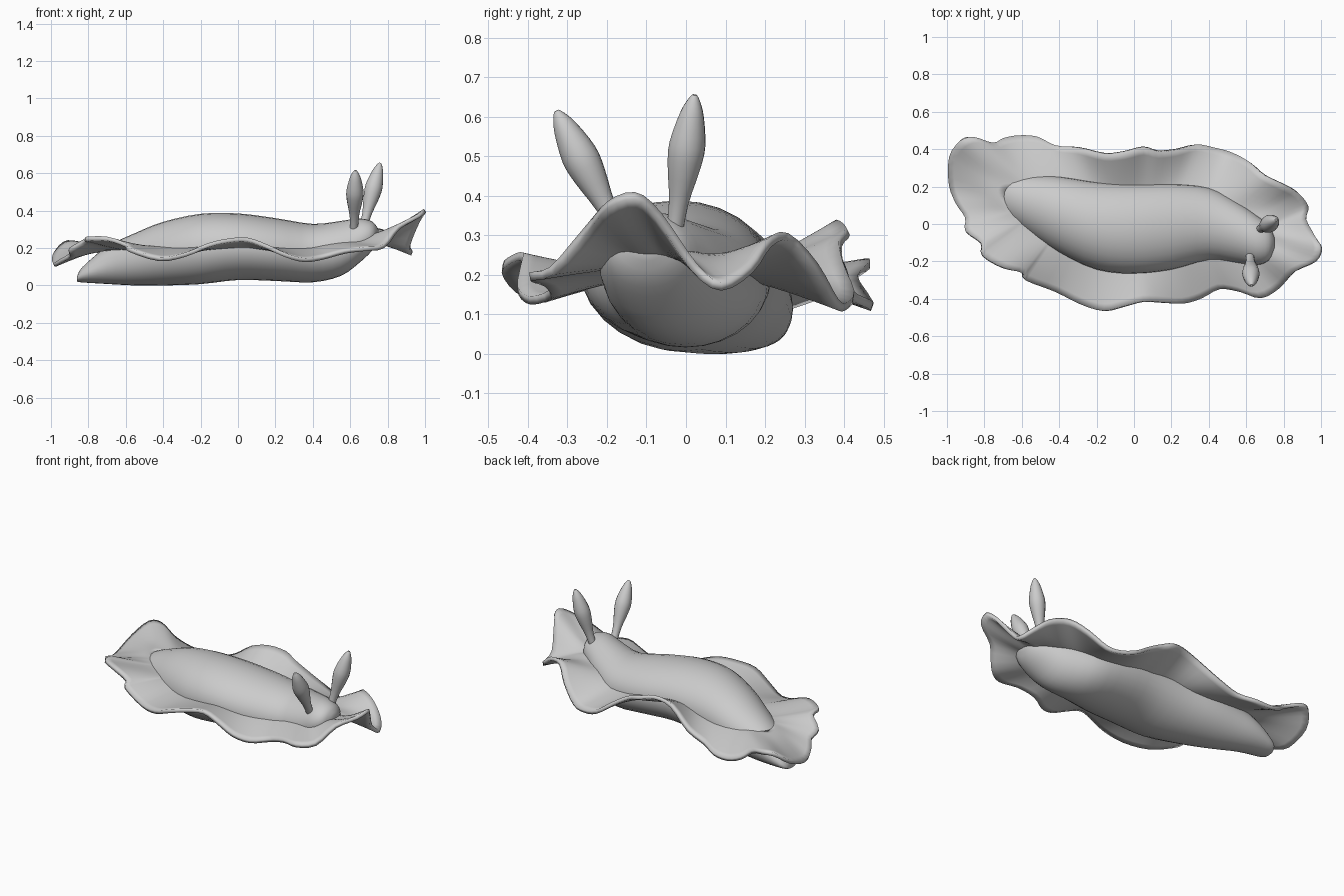
import bpy, math
from mathutils import Vector

if "Cube" in bpy.data.objects:
    bpy.data.objects.remove(bpy.data.objects["Cube"])


def catmull(pts, steps, closed):
    """Smooth a row of tuples with a Catmull-Rom spline."""
    n, out = len(pts), []
    P = [Vector(p) for p in pts]
    get = (lambda i: P[i % n]) if closed else (lambda i: P[max(0, min(n - 1, i))])
    for i in range(n if closed else n - 1):
        a, b, c, d = get(i - 1), get(i), get(i + 1), get(i + 2)
        for k in range(steps):
            t = k / steps
            out.append(0.5 * (2 * b + (c - a) * t + (2 * a - 5 * b + 4 * c - d) * t * t
                              + (3 * b - a - 3 * c + d) * t ** 3))
    if not closed:
        out.append(P[-1])
    return out


def circle(n):
    return [(math.cos(2 * math.pi * i / n), math.sin(2 * math.pi * i / n)) for i in range(n)]


def loft(name, rings, caps):
    """Join closed rings of points into a smooth surface."""
    n = len(rings[0])
    faces = [(r * n + i, r * n + (i + 1) % n, (r + 1) * n + (i + 1) % n, (r + 1) * n + i)
             for r in range(len(rings) - 1) for i in range(n)]
    if caps:
        faces += [tuple(reversed(range(n))), tuple(range((len(rings) - 1) * n, len(rings) * n))]
    me = bpy.data.meshes.new(name)
    me.from_pydata([tuple(v) for r in rings for v in r], [], faces)
    ob = bpy.data.objects.new(name, me)
    bpy.context.collection.objects.link(ob)
    bpy.context.view_layer.objects.active = ob
    bpy.ops.object.select_all(action='DESELECT')
    ob.select_set(True)
    bpy.ops.object.mode_set(mode='EDIT')
    bpy.ops.mesh.select_all(action='SELECT')
    bpy.ops.mesh.normals_make_consistent(inside=False)
    bpy.ops.object.mode_set(mode='OBJECT')
    bpy.ops.object.shade_smooth_by_angle(angle=math.radians(50))
    return ob


# Body stations: x, y, z, half width, half height
stations = [(-.86, .17, .035, .045, .015), (-.83, .17, .058, .08, .042), (-.70, .15, .108, .12, .10),
            (-.55, .10, .14, .165, .14), (-.40, .05, .17, .205, .17), (-.20, -.01, .195, .235, .188),
            (0, -.027, .207, .24, .178), (.20, -.015, .192, .23, .168), (.40, 0, .173, .195, .156),
            (.55, -.045, .198, .165, .147), (.65, -.085, .24, .135, .118), (.72, -.10, .265, .095, .075),
            (.75, -.10, .275, .03, .025)]
centres = catmull([s[:3] for s in stations], 3, False)
radii = catmull([(s[3], s[4], 0) for s in stations], 3, False)
loft("body", [[(c.x, c.y + max(r.x, .01) * u, c.z + max(r.y, .01) * v) for u, v in circle(28)]
              for c, r in zip(centres, radii)], True)


def axis_y(x):
    """Sideways position of the body's centre line at x."""
    for a, b in zip(stations, stations[1:]):
        if a[0] <= x <= b[0]:
            return a[1] + (b[1] - a[1]) * (x - a[0]) / (b[0] - a[0])


# Ruffled mantle: rim outline, counter-clockwise from the head end
rim = [(1, -.13, .40), (.97, -.07, .35), (.92, .02, .22), (.93, .09, .17), (.88, .165, .215),
       (.8, .21, .28), (.7, .26, .295), (.62, .33, .22), (.52, .38, .13), (.43, .405, .12),
       (.33, .425, .15), (.23, .4, .22), (.13, .39, .28), (.05, .41, .31), (-.05, .385, .33),
       (-.16, .375, .30), (-.3, .41, .2), (-.42, .42, .15), (-.52, .465, .125), (-.62, .47, .12),
       (-.7, .455, .145), (-.76, .43, .19), (-.86, .465, .225), (-.93, .445, .225), (-.985, .36, .16),
       (-.985, .21, .11), (-.95, .11, .13), (-.9, .03, .16), (-.9, -.04, .19), (-.82, -.1, .24),
       (-.81, -.17, .25), (-.7, -.235, .25), (-.6, -.26, .215), (-.58, -.3, .19),
       (-.42, -.36, .14), (-.28, -.43, .165), (-.16, -.465, .215), (-.05, -.44, .24), (.05, -.415, .245),
       (.15, -.42, .21), (.26, -.425, .16), (.36, -.395, .135), (.46, -.345, .15), (.57, -.36, .18),
       (.68, -.395, .195), (.78, -.34, .21), (.86, -.255, .31), (.97, -.2, .375)]
outer = catmull(rim, 3, True)
rings = []
for k in range(10):
    t = .25 + .75 * k / 9
    w = max(0, (t - .35) / .65) ** 1.25
    ring = []
    for o in outer:
        sx = o.x * .6
        sy, sz = axis_y(sx), .20 + .12 * max(0, o.x - .5)
        ring.append((sx + (o.x - sx) * t, sy + (o.y - sy) * t, sz + (o.z - sz) * w))
    rings.append(ring)
mantle = loft("mantle", rings, False)
sol = mantle.modifiers.new("thickness", 'SOLIDIFY')
sol.thickness, sol.offset = .022, 0


# Pair of spindle-shaped feelers, rooted inside the head
def feeler(name, base, tip):
    base, tip = Vector(base), Vector(tip)
    q = (tip - base).to_track_quat('Z', 'Y')
    prof = catmull([(0, .021, 0), (.25, .025, 0), (.5, .042, 0), (.66, .046, 0), (.86, .031, 0),
                    (.96, .016, 0), (1, .006, 0)], 3, False)
    loft(name, [[base.lerp(tip, p.x) + q @ Vector((p.y * u, p.y * v, 0)) for u, v in circle(16)]
                for p in prof], True)


feeler("front_feeler", (.62, -.16, .29), (.628, -.328, .615))
feeler("back_feeler", (.665, -.032, .29), (.76, .022, .655))
